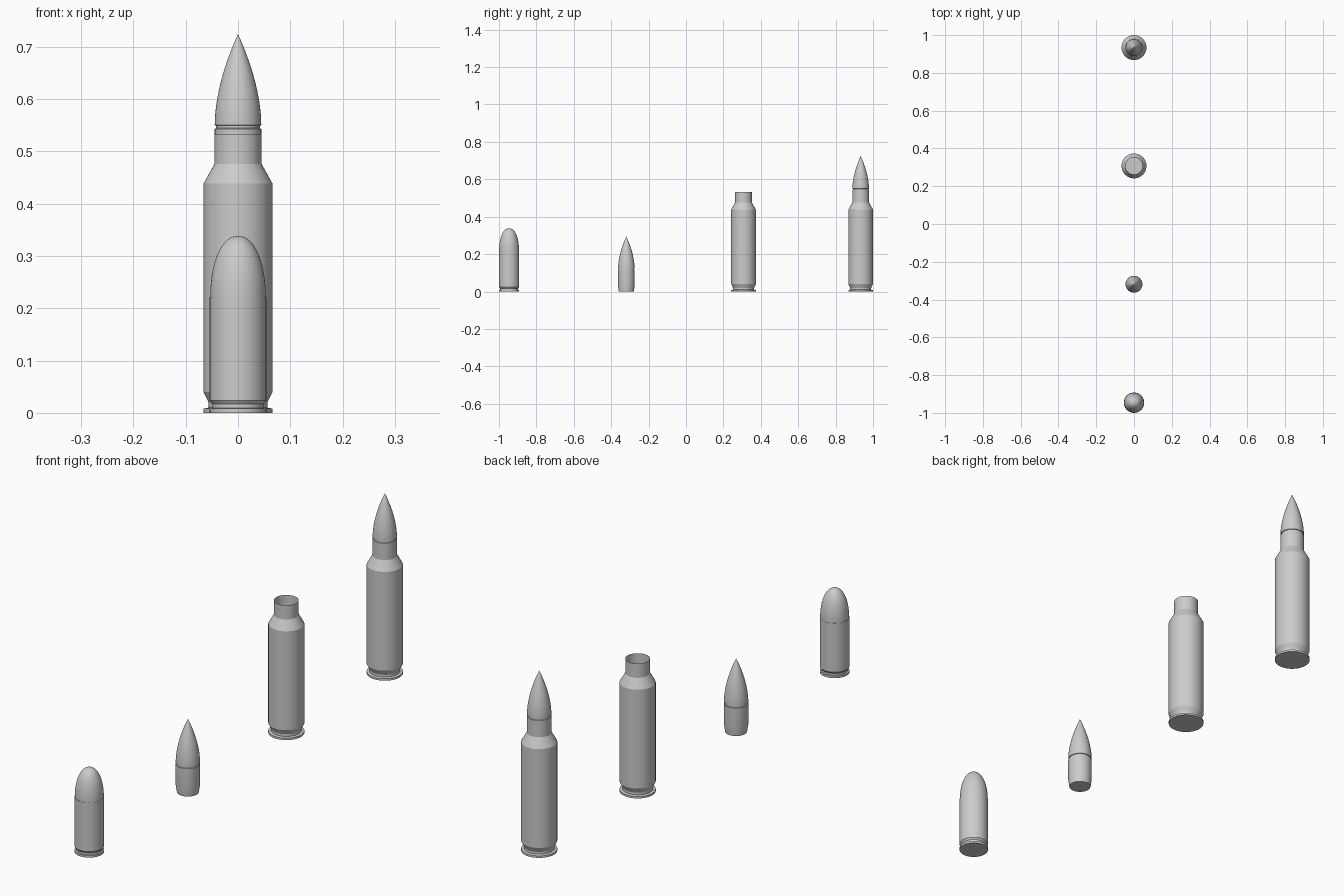
import bpy, bmesh, math

if "Cube" in bpy.data.objects:
    bpy.data.objects.remove(bpy.data.objects["Cube"])

SEGMENTS = 64


def lathe(name, profile, y, z=0.0):
    """Revolve (radius, height) points around a vertical axis at (0, y)."""
    bm = bmesh.new()
    verts = [bm.verts.new((r, 0, h)) for r, h in profile]
    edges = [bm.edges.new(pair) for pair in zip(verts, verts[1:])]
    bmesh.ops.spin(bm, geom=verts + edges, cent=(0, 0, 0), axis=(0, 0, 1),
                   angle=math.tau, steps=SEGMENTS, use_duplicate=False)
    bmesh.ops.remove_doubles(bm, verts=bm.verts, dist=1e-5)
    bmesh.ops.recalc_face_normals(bm, faces=bm.faces)
    mesh = bpy.data.meshes.new(name)
    bm.to_mesh(mesh)
    bm.free()
    obj = bpy.data.objects.new(name, mesh)
    obj.location = (0, y, z)
    bpy.context.collection.objects.link(obj)
    bpy.ops.object.select_all(action='DESELECT')
    obj.select_set(True)
    bpy.context.view_layer.objects.active = obj
    bpy.ops.object.shade_smooth_by_angle(angle=math.radians(20))
    return obj


# Bottlenecked case with extractor groove and open mouth
rifle_case = [(0, 0), (0.066, 0), (0.066, 0.008), (0.056, 0.010),
              (0.056, 0.019), (0.059, 0.026), (0.066, 0.040),
              (0.066, 0.438), (0.045, 0.476), (0.045, 0.533)]

# Pointed bullet: tapered tail, crimp groove, curved nose
rifle_bullet = [(0, 0), (0.040, 0), (0.0445, 0.030), (0.0445, 0.114),
                (0.042, 0.115), (0.042, 0.120), (0.0445, 0.121)]
for i in range(1, 17):
    t = i / 16
    rifle_bullet.append((0.0445 * (1 - t ** 1.8), 0.121 + 0.174 * t))

# Straight short case
pistol_case = [(0, 0), (0.054, 0), (0.054, 0.008), (0.049, 0.009),
               (0.049, 0.017), (0.054, 0.024), (0.054, 0.221), (0.0525, 0.221)]

# Round-nosed bullet
pistol_bullet = []
for i in range(17):
    a = math.pi / 2 * i / 16
    pistol_bullet.append((0.053 * max(math.cos(a), 0) ** 0.92,
                          0.220 + 0.118 * math.sin(a) ** 0.95))
pistol_bullet[-1] = (0, 0.338)

# Row of four displays along y
lathe("short_round_case", pistol_case, -0.946)
lathe("short_round_bullet", pistol_bullet, -0.946)
lathe("loose_bullet", rifle_bullet, -0.319)
lathe("empty_case", rifle_case, 0.3075)
lathe("long_round_case", rifle_case, 0.934)
lathe("long_round_bullet", rifle_bullet, 0.934, 0.429)
